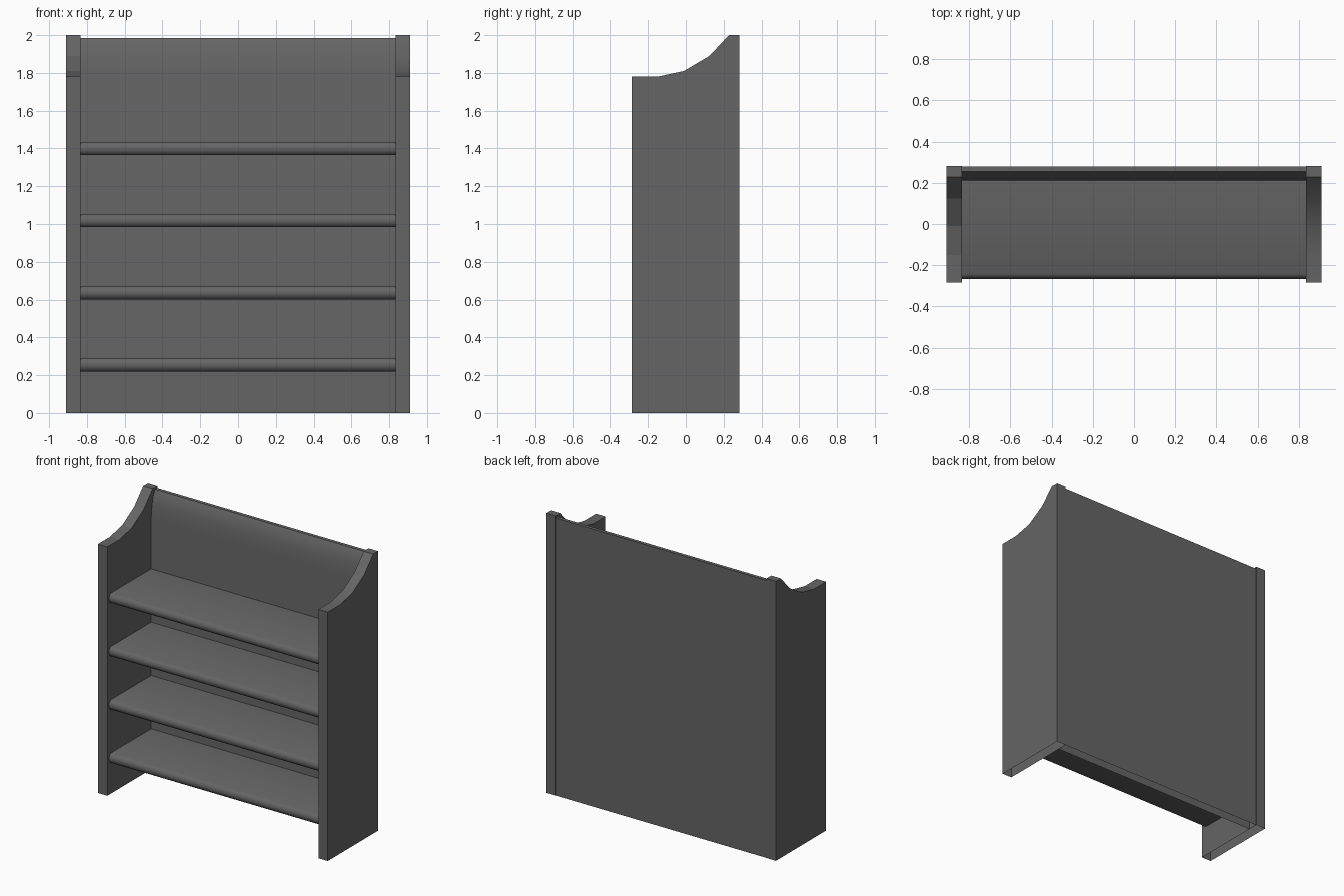
import bpy, bmesh, math

if "Cube" in bpy.data.objects:
    bpy.data.objects.remove(bpy.data.objects["Cube"])

# Dark grey finish shared by all parts
finish = bpy.data.materials.new("dark_grey_finish")
finish.diffuse_color = (0.13, 0.13, 0.13, 1)
finish.use_nodes = True
finish.node_tree.nodes["Principled BSDF"].inputs["Base Color"].default_value = finish.diffuse_color


def extrude_profile(name, profile, x0, x1, smooth=None):
    """Extrude a (y, z) outline along x from x0 to x1, open where it meets the floor."""
    bm = bmesh.new()
    face = bm.faces.new([bm.verts.new((x0, y, z)) for y, z in profile])
    res = bmesh.ops.extrude_face_region(bm, geom=[face])
    moved = [g for g in res["geom"] if isinstance(g, bmesh.types.BMVert)]
    bmesh.ops.translate(bm, verts=moved, vec=(x1 - x0, 0, 0))
    bmesh.ops.recalc_face_normals(bm, faces=bm.faces)
    floor = [f for f in bm.faces if all(v.co.z < 0.001 for v in f.verts)]
    bmesh.ops.delete(bm, geom=floor, context="FACES_ONLY")
    mesh = bpy.data.meshes.new(name)
    bm.to_mesh(mesh)
    bm.free()
    mesh.materials.append(finish)
    obj = bpy.data.objects.new(name, mesh)
    bpy.context.collection.objects.link(obj)
    if smooth:
        bpy.ops.object.select_all(action="DESELECT")
        obj.select_set(True)
        bpy.context.view_layer.objects.active = obj
        bpy.ops.object.shade_smooth_by_angle(angle=math.radians(smooth))
    return obj


INNER, OUTER = 0.835, 0.91

# Side panels with a scooped top
side = [(-0.285, 0), (0.282, 0), (0.282, 2), (0.228, 2), (0.125, 1.89),
        (-0.01, 1.81), (-0.15, 1.78), (-0.285, 1.78)]
extrude_profile("left_side_panel", side, -OUTER, -INNER)
extrude_profile("right_side_panel", side, INNER, OUTER, smooth=40)

# Back panel, its front face easing back towards the top
back = [(0.21, 0), (0.28, 0), (0.28, 1.985), (0.255, 1.985),
        (0.235, 1.95), (0.22, 1.89), (0.21, 1.80)]
extrude_profile("back_panel", back, -INNER, INNER, smooth=40)

# Four shelves with rounded front edges
for i in range(4):
    z = 0.22 + i * 0.3815
    shelf = [(0.21, z), (0.21, z + 0.07), (-0.243, z + 0.07),
             (-0.256, z + 0.063), (-0.264, z + 0.049), (-0.267, z + 0.035),
             (-0.264, z + 0.021), (-0.256, z + 0.007), (-0.243, z)]
    extrude_profile(f"shelf_{i + 1}", shelf, -INNER, INNER, smooth=40)
